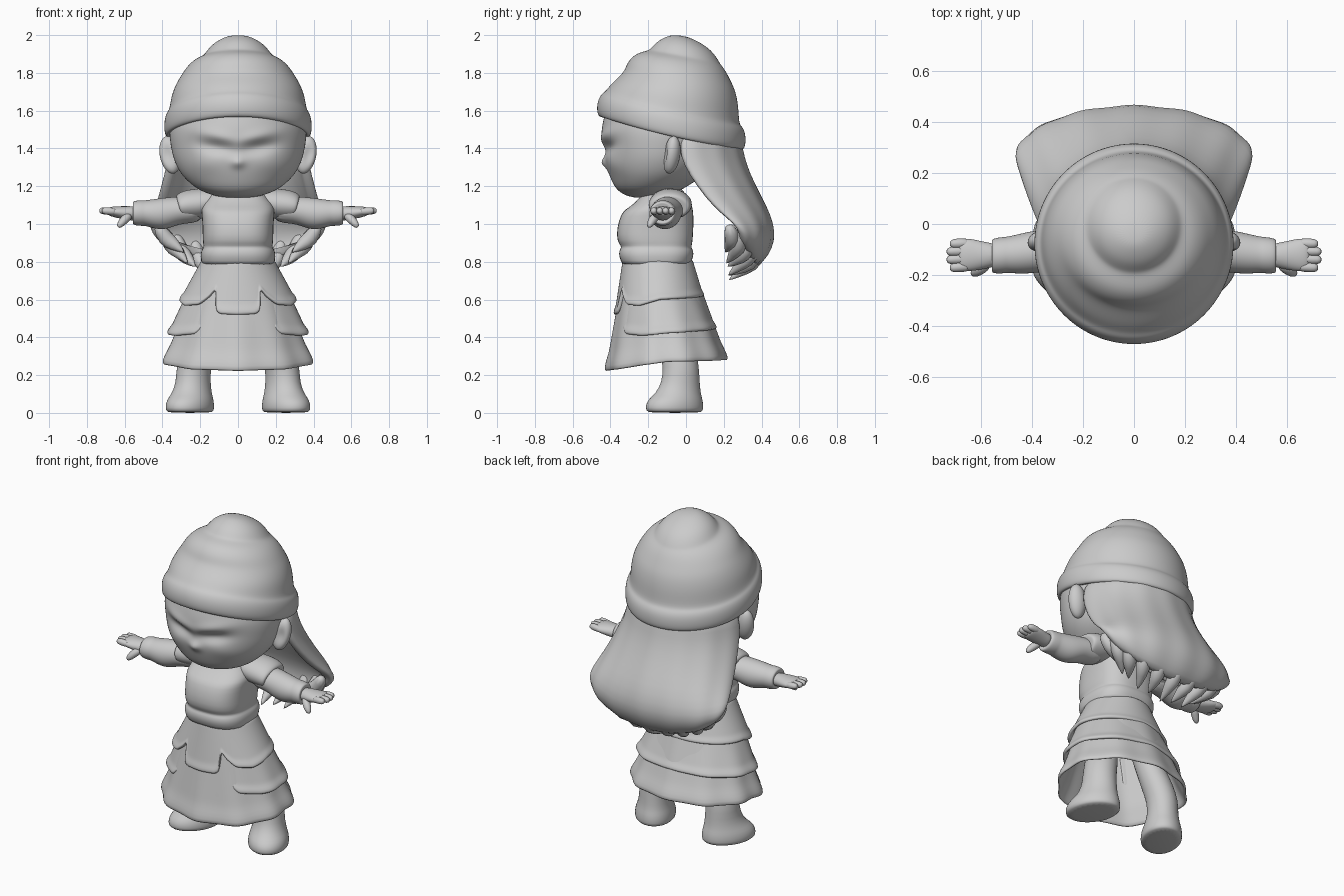
import bpy, bmesh, math
from mathutils import Vector

if "Cube" in bpy.data.objects:
    bpy.data.objects.remove(bpy.data.objects["Cube"])

GREY = bpy.data.materials.new("plain_grey")
GREY.diffuse_color = (0.6, 0.6, 0.6, 1)
GREY.use_nodes = True
GREY.node_tree.nodes["Principled BSDF"].inputs["Base Color"].default_value = GREY.diffuse_color
TAU = 2 * math.pi


def finish(name, bm, subsurf=1, mirror=False, thick=0):
    """Turn a bmesh into a smooth object with the usual modifiers."""
    bmesh.ops.recalc_face_normals(bm, faces=bm.faces)
    me = bpy.data.meshes.new(name)
    bm.to_mesh(me)
    bm.free()
    me.materials.append(GREY)
    for p in me.polygons:
        p.use_smooth = True
    ob = bpy.data.objects.new(name, me)
    bpy.context.collection.objects.link(ob)
    if mirror:
        ob.modifiers.new("mirror", 'MIRROR').use_clip = False
    if thick:
        ob.modifiers.new("solid", 'SOLIDIFY').thickness = thick
    if subsurf:
        m = ob.modifiers.new("smooth", 'SUBSURF')
        m.levels = m.render_levels = subsurf
    return ob


def loft(rings, closed=True, caps=True):
    """Skin a list of point rings."""
    bm = bmesh.new()
    rows = [[bm.verts.new(p) for p in r] for r in rings]
    n = len(rows[0])
    for a, b in zip(rows, rows[1:]):
        for i in range(n if closed else n - 1):
            j = (i + 1) % n
            bm.faces.new((a[i], a[j], b[j], b[i]))
    if caps:
        bm.faces.new(rows[0])
        bm.faces.new(rows[-1])
    return bm


def lerp(a, b, t):
    return a + (b - a) * t


def spline(rows, steps):
    """Catmull-Rom resampling of a list of number tuples."""
    out = []
    for i in range(len(rows) - 1):
        p0, p1, p2, p3 = rows[max(i - 1, 0)], rows[i], rows[i + 1], rows[min(i + 2, len(rows) - 1)]
        for k in range(steps):
            t = k / steps
            out.append([.5 * (2 * b + (c - a) * t + (2 * a - 5 * b + 4 * c - d) * t * t
                              + (3 * b - a - 3 * c + d) * t ** 3) for a, b, c, d in zip(p0, p1, p2, p3)])
    return out + [rows[-1]]


def power(v, e):
    return math.copysign(abs(v) ** e, v)


def level(zf, zb, yf, yb, rx, n=32, e=1.0, sag=0):
    """Ring around z; front and back have their own height and depth, sag lowers the sides."""
    pts = []
    for i in range(n):
        a = TAU * i / n
        c, s = power(math.cos(a), e), power(math.sin(a), e)
        k = (1 - c) / 2
        pts.append((rx * s, lerp(yf, yb, k), lerp(zf, zb, k) - sag * s * s))
    return pts


def across(x, cy, cz, ry, rz, n=16, lean=0):
    """Ring around the x axis; lean pulls its underside inwards."""
    return [(x + lean * math.sin(TAU * i / n), cy + ry * math.cos(TAU * i / n), cz + rz * math.sin(TAU * i / n))
            for i in range(n)]


def tube(path, n=8):
    """Rings along a path of (point, radius)."""
    rings = []
    for i, (p, r) in enumerate(path):
        d = Vector(path[min(i + 1, len(path) - 1)][0]) - Vector(path[max(i - 1, 0)][0])
        q = d.to_track_quat('Z', 'Y')
        rings.append([Vector(p) + q @ Vector((r * math.cos(TAU * k / n), r * math.sin(TAU * k / n), 0)) for k in range(n)])
    return loft(rings)


def table(points, x):
    """Piecewise linear lookup."""
    for (x0, y0), (x1, y1) in zip(points, points[1:]):
        if x <= x1:
            return lerp(y0, y1, max(0, (x - x0) / (x1 - x0)))
    return points[-1][1]


# Hat: tilted rolled brim, dome and top knob (zf, zb, yf, yb, rx)
hat = [(1.60, 1.43, -.40, .24, .33), (1.555, 1.385, -.455, .30, .375), (1.59, 1.41, -.475, .318, .393),
       (1.65, 1.48, -.472, .318, .393), (1.69, 1.515, -.45, .30, .380), (1.70, 1.53, -.43, .282, .365),
       (1.74, 1.62, -.40, .28, .355), (1.785, 1.70, -.35, .265, .328), (1.815, 1.75, -.325, .242, .304),
       (1.86, 1.80, -.31, .217, .274), (1.905, 1.83, -.265, .197, .233), (1.918, 1.85, -.20, .180, .190),
       (1.93, 1.87, -.185, .170, .176), (1.965, 1.92, -.155, .135, .145), (1.99, 1.965, -.11, .07, .095),
       (2.002, 1.995, -.07, .0, .04)]
finish("hat", loft([level(*r, sag=.018 if i < 6 else 0) for i, r in enumerate(hat)]), 2)

# Head: jaw to crown, with brow, eye sockets, cheeks and nose pushed in or out
head = [(1.14, -.27, -.13, .07), (1.155, -.325, -.08, .14), (1.19, -.37, -.01, .218), (1.25, -.402, .08, .287),
        (1.32, -.425, .14, .33), (1.40, -.437, .18, .353), (1.50, -.446, .22, .362), (1.62, -.42, .22, .34)]
bm = loft([level(z, z, yf, yb, rx, n=72) for z, yf, yb, rx in spline(head, 5)])


def bump(x, z, cx, cz, sx, sz):
    return math.exp(-((x - cx) / sx) ** 2 - ((z - cz) / sz) ** 2)


for v in bm.verts:
    x, z = abs(v.co.x), v.co.z
    if v.co.y < -.15:
        v.co.y += (.028 * bump(x, z, .11, 1.405 + .15 * (x - .1), .10, .035)
                   - .015 * bump(x, z, .10, 1.46 + .25 * (x - .1), .12, .03)
                   - .008 * bump(x, z, .17, 1.32, .08, .05)
                   - .030 * bump(x, z, 0, 1.325, .026, .026))
finish("head", bm, 1)

# Ears: tilted shells with a hollow in the front
bm = bmesh.new()
bmesh.ops.create_uvsphere(bm, u_segments=20, v_segments=14, radius=1)
for v in bm.verts:
    x, y, z = v.co
    hollow = .025 * math.exp(-((x - .2) / .5) ** 2 - (z / .5) ** 2) if y < 0 else 0
    v.co = (.36 + .056 * x + .014 * z, -.077 + .048 * y + .012 * z + hollow, 1.366 + .1 * z)
finish("ear", bm, 1, mirror=True)

# Hair: crescent curtain flaring out behind (z, half width, back y, side y, thickness)
hair = [(1.52, .33, .26, -.02, .05), (1.42, .362, .297, -.03, .06), (1.36, .372, .307, -.03, .08),
        (1.27, .39, .335, .01, .12), (1.14, .425, .40, .10, .14), (1.05, .452, .447, .185, .14),
        (.95, .473, .472, .25, .12), (.87, .46, .455, .275, .10), (.80, .42, .41, .285, .07),
        (.765, .37, .355, .275, .04)]


def hair_point(row, u, inner=False):
    z, w, yb, ys, th = row
    drop = min(1, max(0, (1.06 - z) / .28))
    wave = 1 + .008 * math.cos(u * 14)
    k = .86 if inner else wave
    return Vector((w * k * math.sin(u), ys + (yb * (1 if inner else wave) - ys - (th if inner else 0)) * math.cos(u),
                   z + .14 * drop * (1 - math.cos(u))))


us = [math.pi * (i / 30 - .5) for i in range(31)]
finish("hair", loft([[hair_point(r, u) for u in us] + [hair_point(r, u, True) for u in reversed(us)]
                     for r in hair]), 1)

# Pointed locks curling in under the hair
for i in range(11):
    u = math.radians(-85 + 17 * i)
    a, b, c = hair_point(hair[-4], u), hair_point(hair[-2], u), hair_point(hair[-1], u)
    a, b, c = (Vector((p.x * .92, p.y - .045, p.z)) for p in (a, b, c))
    tip = Vector((c.x * .84, lerp(c.y, .2, .8), c.z - .045 - .02 * (i % 2)))
    finish("hair_lock", tube([(a, .03), (b, .05), (c, .04), (tip, .002)]), 1)

# Torso: neck, bodice and rounded belt (z, yf, yb, rx)
torso = [(1.22, -.20, -.05, .09), (1.16, -.23, .0, .14), (1.11, -.27, .03, .185), (1.075, -.325, .037, .195),
         (1.05, -.345, .04, .193), (.98, -.367, .04, .187), (.91, -.367, .036, .188), (.885, -.345, .03, .182),
         (.872, -.345, .03, .185), (.86, -.355, .04, .196), (.825, -.355, .04, .20), (.81, -.345, .03, .194),
         (.77, -.34, .03, .20)]
finish("bodice", loft([level(z, z, a, b, r, e=.75) for z, a, b, r in torso]), 1)


def tier(name, a0, top, bot, hem, pleat=0, thick=.02):
    """Open skirt layer; top and bot are (z, yf, yb, rx), hem gives height by angle."""
    n, rows = 120, 12
    grid = []
    for k in range(rows + 1):
        row = []
        for i in range(n + 1 if a0 else n):
            a = math.radians(lerp(a0, 360 - a0, i / n))
            deg = min(math.degrees(a), 360 - math.degrees(a))
            z = lerp(top[0], table(hem, deg), k / rows)
            t = (top[0] - z) / (top[0] - bot[0])
            yf, yb, rx = (lerp(p, q, t) for p, q in zip(top[1:], bot[1:]))
            s = 1 + pleat * t * math.cos(10 * a) + (.025 if k in (rows, rows - 1) else 0)
            row.append((rx * s * math.sin(a), (yf + yb) / 2 - (yb - yf) / 2 * s * math.cos(a), z))
        grid.append(row)
    finish(name, loft(grid, closed=not a0, caps=False), 1, thick=thick)


# Skirt: pleated base, middle ruffle open at the front, slit overskirt
tier("skirt", 0, (.80, -.325, .03, .19), (.25, -.415, .225, .405), [(0, .222), (35, .23), (90, .272), (180, .283)], .02)
tier("middle_ruffle", 32, (.68, -.335, .06, .25), (.43, -.37, .165, .37),
     [(32, .45), (36, .42), (60, .41), (90, .425), (180, .45)], .01)
tier("overskirt", 0, (.81, -.335, .035, .192), (.58, -.37, .105, .318),
     [(0, .52), (17, .525), (21, .55), (23, .65), (27, .65), (30, .62), (40, .575), (60, .57), (90, .605), (180, .62)])

# Boots: sole, toe and leg, turned outwards (z, yf, yb, rx)
boot = [(.0, -.18, .11, .10), (.01, -.20, .125, .118), (.045, -.20, .125, .118), (.075, -.18, .12, .112),
        (.105, -.14, .11, .10), (.16, -.105, .105, .088), (.24, -.095, .10, .09), (.34, -.095, .10, .093),
        (.46, -.09, .08, .085), (.60, -.09, .06, .075), (.66, -.06, .03, .05)]
bm = loft([level(z, z, a, b, r, n=24) for z, a, b, r in boot])
for v in bm.verts:
    x, y = v.co.x, v.co.y
    c, s = math.cos(.5), math.sin(.5)
    up = max(0, v.co.z - .25)
    v.co.x, v.co.y = .237 + x * c - y * s - .30 * up, -.028 + x * s + y * c - .18 * up
finish("boot", bm, 1, mirror=True)

# Arms: capped shoulder, sleeve with cuff, palm (x, cy, cz, ry, rz)
shoulder = [(.08, -.09, 1.13, .08, .06), (.15, -.085, 1.115, .11, .075), (.22, -.082, 1.105, .118, .082),
            (.275, -.085, 1.10, .116, .078), (.315, -.088, 1.09, .108, .065), (.31, -.09, 1.09, .08, .045)]
finish("shoulder_cap", loft([across(*r, lean=.015) for r in shoulder]), 2, mirror=True)
sleeve = [(.18, -.09, 1.07, .085, .065), (.30, -.098, 1.075, .084, .072), (.36, -.105, 1.06, .084, .084),
          (.41, -.112, 1.053, .084, .085), (.46, -.118, 1.055, .078, .076), (.495, -.12, 1.058, .072, .068),
          (.51, -.122, 1.058, .073, .07), (.55, -.125, 1.058, .071, .066), (.56, -.125, 1.058, .06, .055),
          (.55, -.125, 1.058, .045, .04)]
finish("sleeve", loft([across(*r) for r in sleeve]), 2, mirror=True)
palm = [(.53, -.122, 1.055, .045, .04), (.58, -.123, 1.057, .052, .038), (.63, -.122, 1.062, .064, .033),
        (.67, -.12, 1.066, .066, .027), (.69, -.12, 1.066, .055, .018)]
finish("palm", loft([across(*r) for r in palm]), 2, mirror=True)

# Fingers and thumb
for y, end in ((-.076, .722), (-.106, .735), (-.137, .735), (-.168, .722)):
    finish("finger", tube([((.64, y, 1.064), .02), ((.68, y, 1.068), .022), ((end - .012, y * 1.02, 1.07), .021),
                           ((end, y * 1.02, 1.072), .01)]), 1, mirror=True)
finish("thumb", tube([((.57, -.15, 1.05), .025), ((.60, -.175, 1.025), .026), ((.622, -.19, 1.0), .022),
                      ((.635, -.198, .982), .009)]), 1, mirror=True)
